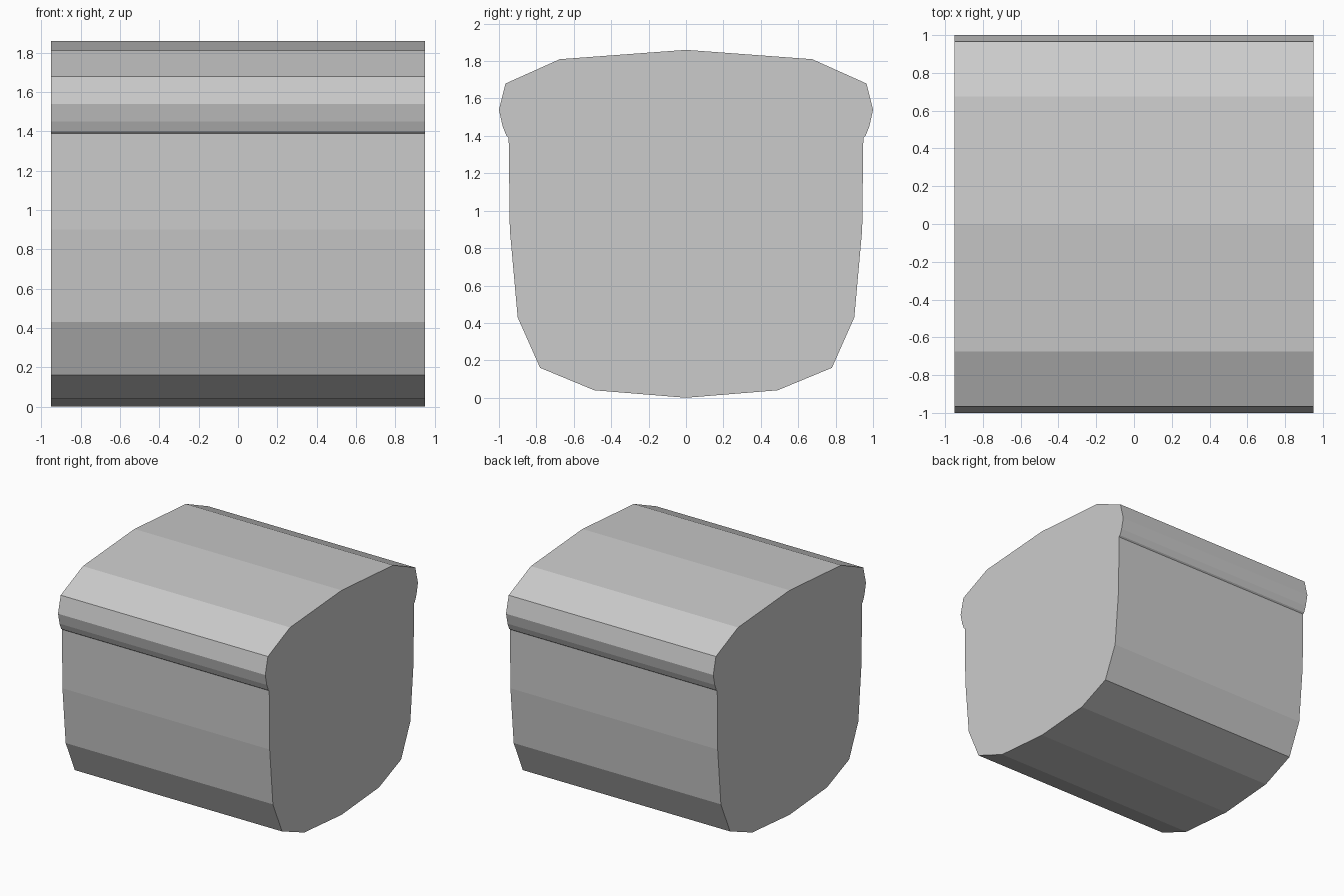
import bpy
import bmesh

if "Cube" in bpy.data.objects:
    bpy.data.objects.remove(bpy.data.objects["Cube"])

HALF_LENGTH = 0.95

# Right half of the cross-section (y, z), from bottom centre to top centre
half = [(0, 0), (0.49, 0.04), (0.78, 0.16), (0.90, 0.43), (0.942, 0.90),
        (0.948, 1.39), (0.96, 1.40), (0.98, 1.45), (1.0, 1.54),
        (0.965, 1.68), (0.675, 1.81), (0, 1.86)]
profile = half + [(-y, z) for y, z in reversed(half[1:-1])]

# Loaf-shaped body: end face extruded along x
bm = bmesh.new()
end = bm.faces.new([bm.verts.new((-HALF_LENGTH, y, z)) for y, z in profile])
ext = bmesh.ops.extrude_face_region(bm, geom=[end], use_keep_orig=True)
moved = [v for v in ext["geom"] if isinstance(v, bmesh.types.BMVert)]
bmesh.ops.translate(bm, verts=moved, vec=(2 * HALF_LENGTH, 0, 0))
bmesh.ops.recalc_face_normals(bm, faces=bm.faces)

mesh = bpy.data.meshes.new("loaf_body")
bm.to_mesh(mesh)
bm.free()
body = bpy.data.objects.new("loaf_body", mesh)
bpy.context.collection.objects.link(body)
